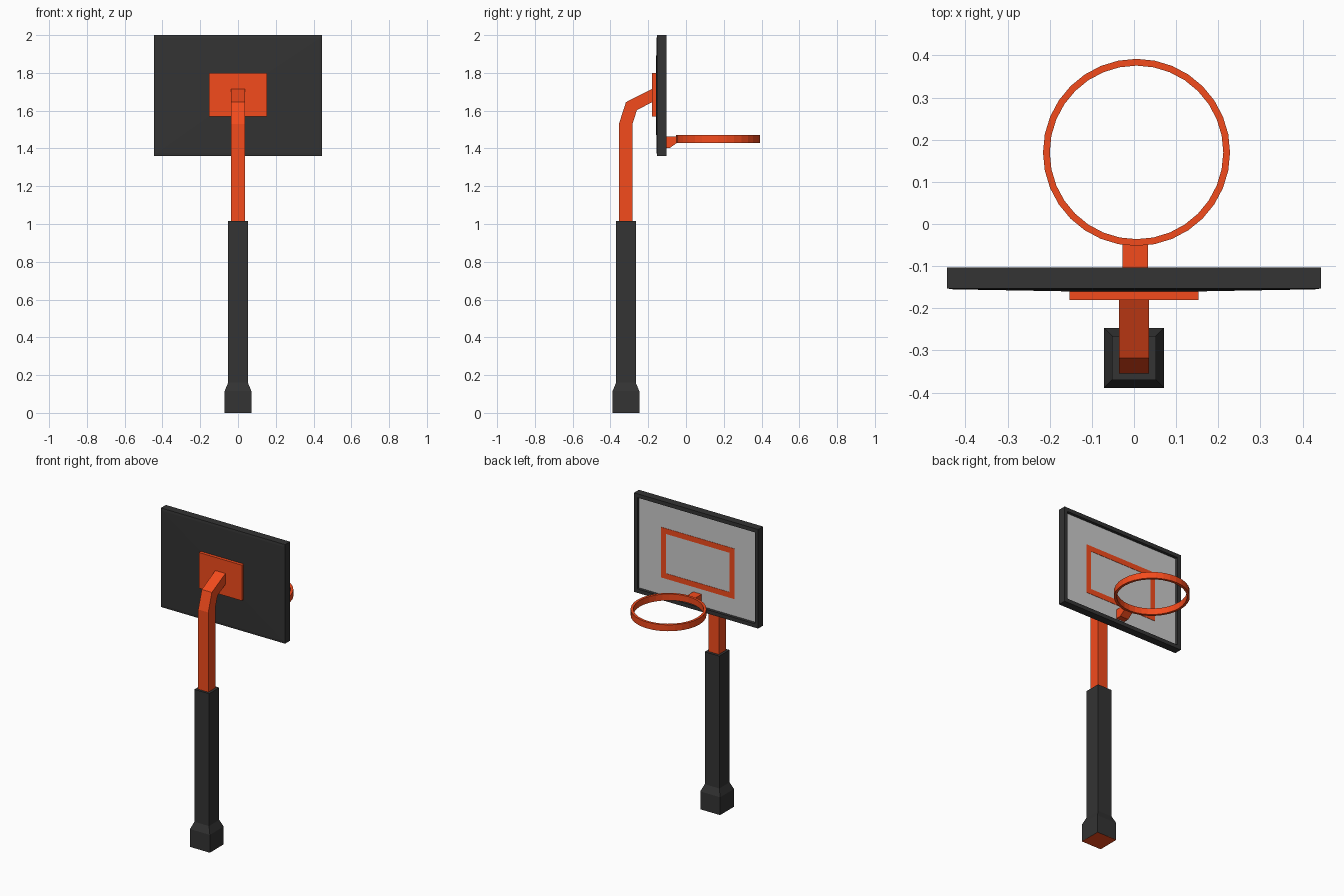
import bpy, bmesh, math

if "Cube" in bpy.data.objects:
    bpy.data.objects.remove(bpy.data.objects["Cube"])


def material(name, rgb):
    m = bpy.data.materials.new(name)
    m.diffuse_color = (*rgb, 1)
    m.use_nodes = True
    m.node_tree.nodes["Principled BSDF"].inputs["Base Color"].default_value = m.diffuse_color
    return m


ORANGE = material("orange_paint", (0.9, 0.07, 0.012))
BLACK = material("black_padding", (0.033, 0.033, 0.033))


def loft(name, rings, mat=None, closed=False, caps=(True, True)):
    """Skin a row of equal-sized rings, optionally looping back to the first."""
    bm = bmesh.new()
    loops = [[bm.verts.new(p) for p in ring] for ring in rings]
    pairs = list(zip(loops, loops[1:]))
    if closed:
        pairs.append((loops[-1], loops[0]))
    else:
        if caps[0]:
            bm.faces.new(loops[0])
        if caps[1]:
            bm.faces.new(loops[-1])
    for a, b in pairs:
        n = len(a)
        for i in range(n):
            j = (i + 1) % n
            bm.faces.new((a[i], a[j], b[j], b[i]))
    bmesh.ops.recalc_face_normals(bm, faces=bm.faces)
    mesh = bpy.data.meshes.new(name)
    bm.to_mesh(mesh)
    bm.free()
    ob = bpy.data.objects.new(name, mesh)
    bpy.context.collection.objects.link(ob)
    if mat:
        mesh.materials.append(mat)
    return ob


def upright(hx, z0, z1, y):
    """Rectangle facing along y."""
    return [(-hx, y, z0), (hx, y, z0), (hx, y, z1), (-hx, y, z1)]


def level(h, z, y=-0.318):
    """Square lying flat around the post axis."""
    return [(-h, y - h, z), (h, y - h, z), (h, y + h, z), (-h, y + h, z)]


# Post: square tube that bends forward to the board
hw = 0.036
side = [((-0.355, 0.01), (-0.283, 0.01)),
        ((-0.355, 1.53), (-0.283, 1.53)),
        ((-0.318, 1.645), (-0.26, 1.603)),
        ((-0.17, 1.72), (-0.17, 1.65))]
loft("post", [[(-hw, *a), (hw, *a), (hw, *b), (-hw, *b)] for a, b in side], ORANGE)

# Padding sleeve with flared foot, and the orange underside of the foot
loft("post_padding", [level(0.071, 0), level(0.071, 0.115), level(0.052, 0.16),
                      level(0.052, 1.015)], BLACK, caps=(False, True))
loft("foot_underside", [level(0.071, 0), level(0.071, 0.003)], ORANGE)

# Backboard: shallow tapered back, rim, and recessed front
loft("backboard", [upright(0.153, 1.57, 1.80, -0.16),
                   upright(0.43, 1.375, 1.985, -0.155),
                   upright(0.444, 1.36, 2.0, -0.153),
                   upright(0.444, 1.36, 2.0, -0.103),
                   upright(0.42, 1.385, 1.975, -0.103),
                   upright(0.42, 1.385, 1.975, -0.126)], BLACK)
loft("board_panel", [upright(0.42, 1.385, 1.975, -0.126),
                     upright(0.42, 1.385, 1.975, -0.122)])

# Painted target frame on the panel
outer, inner = (0.262, 1.495, 1.82), (0.227, 1.53, 1.785)
loft("target_frame", [upright(*outer, -0.123), upright(*outer, -0.12),
                      upright(*inner, -0.12), upright(*inner, -0.123)],
     ORANGE, closed=True)

# Mounting plate behind the board
loft("mounting_plate", [upright(0.153, 1.57, 1.80, -0.18),
                        upright(0.153, 1.57, 1.80, -0.157)], ORANGE)

# Hoop: flat band with a rectangular section
CX, CY, SEG = 0.006, 0.17, 32


def circle(r, z):
    return [(CX + r * math.cos(2 * math.pi * i / SEG),
             CY + r * math.sin(2 * math.pi * i / SEG), z) for i in range(SEG)]


loft("hoop", [circle(0.222, 1.43), circle(0.222, 1.471),
              circle(0.206, 1.471), circle(0.206, 1.43)], ORANGE, closed=True)

# Hoop bracket
profile = [(-0.122, 1.463), (-0.045, 1.463), (-0.045, 1.432),
           (-0.085, 1.403), (-0.122, 1.403)]
loft("hoop_bracket", [[(x, y, z) for y, z in profile] for x in (-0.027, 0.033)], ORANGE)
